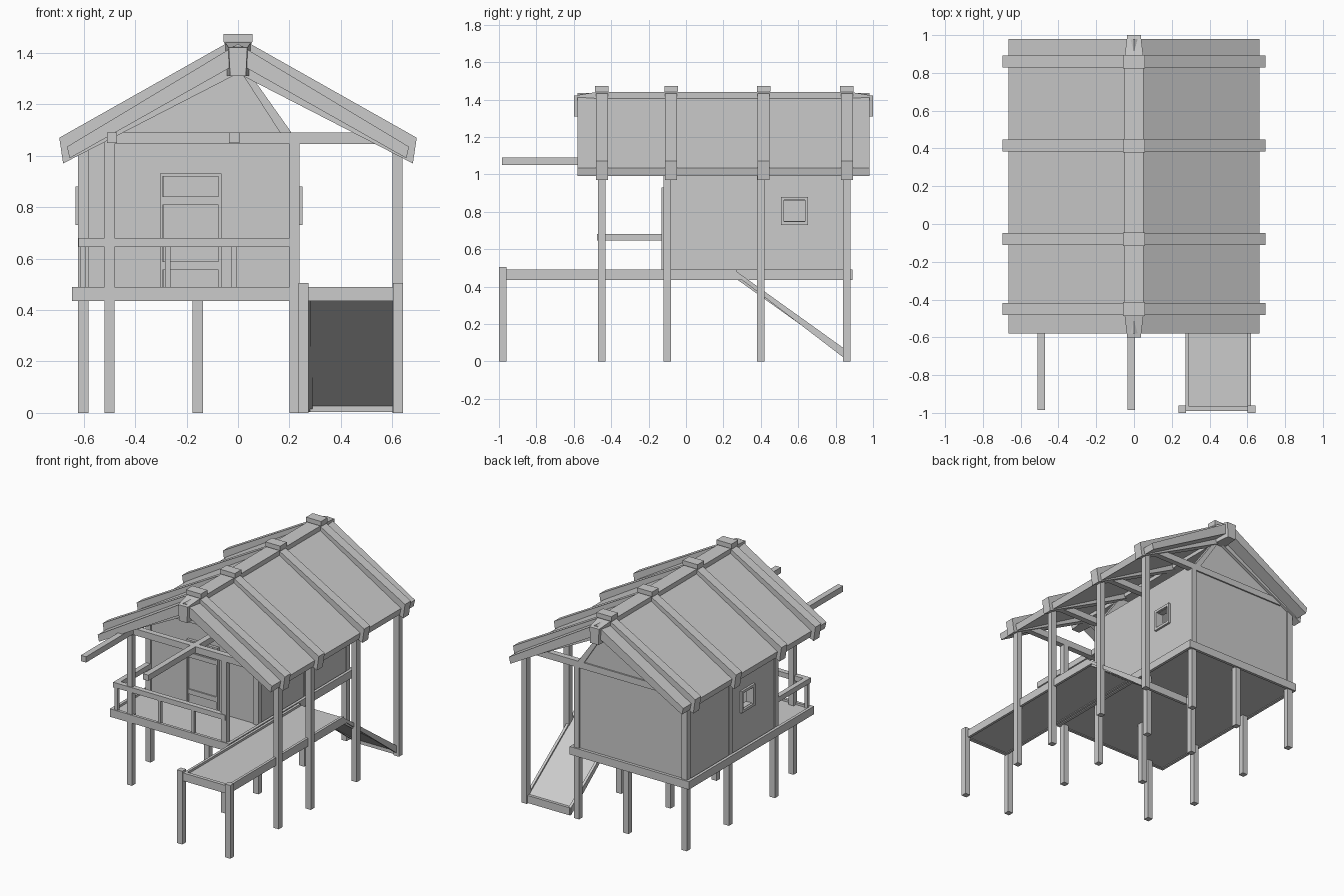
import bpy, bmesh
from mathutils import Vector


def finish(name, bm):
    bmesh.ops.recalc_face_normals(bm, faces=bm.faces)
    me = bpy.data.meshes.new(name)
    bm.to_mesh(me)
    bm.free()
    ob = bpy.data.objects.new(name, me)
    bpy.context.collection.objects.link(ob)
    return ob


def loft(name, rings):
    """Skin a closed solid through rings of equal point count."""
    bm = bmesh.new()
    vs = [[bm.verts.new(p) for p in r] for r in rings]
    n = len(vs[0])
    for a, b in zip(vs, vs[1:]):
        for i in range(n):
            j = (i + 1) % n
            bm.faces.new((a[i], a[j], b[j], b[i]))
    bm.faces.new(vs[0])
    bm.faces.new(vs[-1])
    return finish(name, bm)


def box(name, x0, x1, y0, y1, z0, z1):
    return loft(name, [[(x0, y0, z), (x1, y0, z), (x1, y1, z), (x0, y1, z)] for z in (z0, z1)])


def prism_y(name, prof, y0, y1):
    return loft(name, [[(x, y, z) for x, z in prof] for y in (y0, y1)])


def prism_x(name, prof, x0, x1):
    return loft(name, [[(x, y, z) for y, z in prof] for x in (x0, x1)])


def post(name, x, y, z0, z1, w=0.04):
    return box(name, x - w / 2, x + w / 2, y - w / 2, y + w / 2, z0, z1)


def cut(ob, *dims):
    c = box("window_cutter", *dims)
    c.hide_render = True
    c.hide_viewport = True
    c.display_type = 'WIRE'
    m = ob.modifiers.new("opening", 'BOOLEAN')
    m.operation = 'DIFFERENCE'
    m.solver = 'EXACT'
    m.object = c


ROWS = (-0.45, -0.10, 0.40, 0.86)

# Roof panels, one folded profile mirrored about the ridge
panel = [(0, 1.435), (0.665, 1.035), (0.655, 0.99)]
prism_y("roof_panels", panel + [(0, 1.36)] + [(-x, z) for x, z in panel[:0:-1]], -0.58, 0.98)

# Roof bands with ridge caps
band = [(0, 1.462), (0.695, 1.07), (0.68, 0.97)]
band_prof = band + [(0, 1.32)] + [(-x, z) for x, z in band[:0:-1]]
for y in (-0.45, -0.08, 0.415, 0.86):
    prism_y("roof_band", band_prof, y - 0.032, y + 0.032)
    loft("ridge_cap", [[(-w, y - d, z), (w, y - d, z), (w, y + d, z), (-w, y + d, z)]
                       for w, d, z in ((0.045, 0.028, 1.42), (0.057, 0.036, 1.445), (0.057, 0.036, 1.473))])

# Ridge beam, narrower at both ends
loft("ridge_beam", [[(-w, y, t), (w, y, t), (w * 0.85, y, 1.31), (-w * 0.85, y, 1.31)]
                    for y, w, t in ((-0.60, 0.036, 1.42), (-0.48, 0.05, 1.44),
                                    (0.88, 0.05, 1.44), (1.0, 0.036, 1.42))])

# Tall posts and tie beams in each row
for y in ROWS:
    post("outer_post", 0.62, y, 0, 1.04)
    post("inner_post", 0.22, y, 0, 1.09)
    post("left_post", -0.5 if y < -0.4 else -0.602, y, 0, 1.05)
    box("tie_beam", -0.52, 0.56, y - 0.02, y + 0.02, 1.045, 1.09)
for y in ROWS[1:]:
    post("floor_leg", -0.157, y, 0, 0.45)

# Long beams projecting out of the porch
for x in (-0.49, -0.015):
    box("porch_beam", x - 0.02, x + 0.02, -0.985, -0.09, 1.05, 1.09)

# House deck
box("deck_floor", -0.63, 0.25, -0.46, 0.88, 0.44, 0.475)
for y in (-0.475, 0.87):
    box("deck_edge", -0.645, 0.265, y, y + 0.02, 0.435, 0.49)
for x in (-0.645, 0.245):
    box("deck_edge", x, x + 0.02, -0.475, 0.89, 0.435, 0.49)

# Gable walls
gable = [(-0.605, 0.47), (0.225, 0.47), (0.225, 1.07), (0.18, 1.09), (0.02, 1.34), (-0.02, 1.34), (-0.605, 1.02)]
prism_y("front_wall", gable, -0.11, -0.08)
prism_y("back_wall", gable, 0.84, 0.87)
for y in (-0.10, 0.86):
    prism_y("gable_brace", [(0.215, 1.08), (0.17, 1.08), (0.015, 1.32), (0.045, 1.32)], y - 0.02, y + 0.02)

# Side walls with framed window openings
for name, x, wy, top in (("right", 0.22, 0.58, 1.08), ("left", -0.602, 0.22, 1.03)):
    wall = box(name + "_wall", x - 0.015, x + 0.015, -0.1, 0.86, 0.47, top)
    cut(wall, x - 0.1, x + 0.1, wy - 0.055, wy + 0.055, 0.75, 0.86)
    a, b = x - 0.03, x + 0.03
    for s in (-1, 1):
        c = wy + s * 0.064
        box("window_jamb", a, b, c - 0.009, c + 0.009, 0.73, 0.88)
        c = 0.805 + s * 0.066
        box("window_rail", a, b, wy - 0.055, wy + 0.055, c - 0.009, c + 0.009)

# Door
box("door_panel", -0.29, -0.075, -0.118, -0.105, 0.475, 0.92)
for x in (-0.303, -0.075):
    box("door_jamb", x, x + 0.01, -0.13, -0.10, 0.475, 0.93)
box("door_head", -0.293, -0.075, -0.13, -0.10, 0.92, 0.93)
for z in (0.808, 0.555):
    box("door_batten", -0.293, -0.075, -0.127, -0.11, z, z + 0.033)

# Porch railing
box("front_rail", -0.62, 0.235, -0.475, -0.44, 0.645, 0.68)
box("side_rail", -0.62, -0.585, -0.475, -0.10, 0.645, 0.68)
for x in (-0.602, -0.273, -0.017):
    post("rail_baluster", x, -0.458, 0.44, 0.65, 0.022)

# Walkway
box("walkway_floor", 0.28, 0.61, -0.97, 0.28, 0.44, 0.475)
for x in (0.272, 0.602):
    box("walkway_edge", x, x + 0.018, -0.985, 0.27, 0.435, 0.49)
box("walkway_front", 0.25, 0.625, -0.99, -0.965, 0.435, 0.49)
for x in (0.255, 0.622):
    post("walkway_post", x, -0.98, 0, 0.505)

# Ramp running down to the back
prism_x("ramp_floor", [(0.27, 0.47), (0.86, 0.045), (0.86, 0.02), (0.27, 0.44)], 0.28, 0.61)
for x in (0.272, 0.602):
    prism_x("ramp_edge", [(0.26, 0.488), (0.865, 0.055), (0.865, 0.003), (0.30, 0.435), (0.26, 0.435)], x, x + 0.018)
box("ramp_end", 0.28, 0.61, 0.85, 0.87, 0.003, 0.055)
